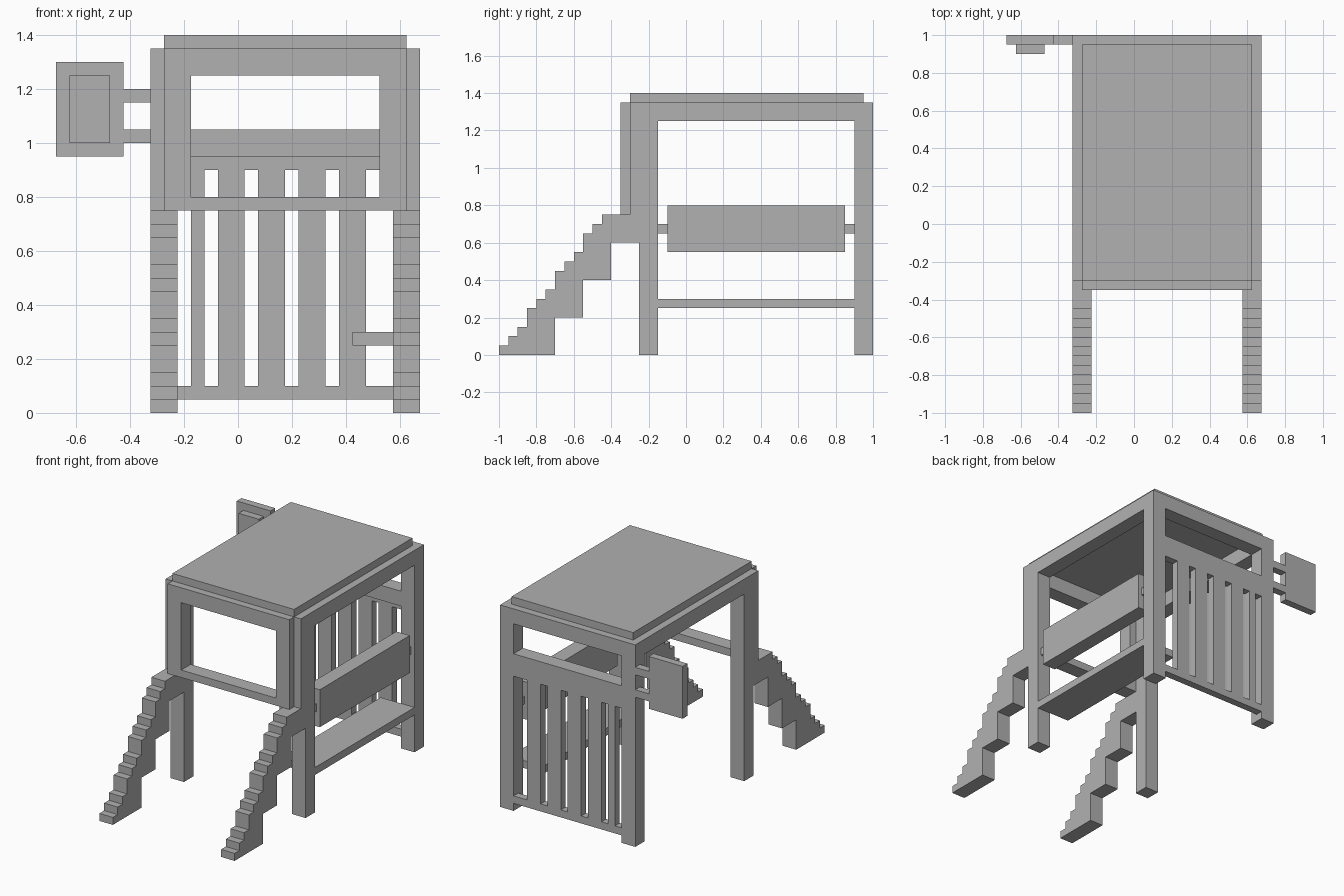
import bpy, bmesh

cube = bpy.data.objects.get("Cube")
if cube:
    bpy.data.objects.remove(cube, do_unlink=True)

grey = bpy.data.materials.new("plain_grey")
grey.use_nodes = True
colour = (0.44, 0.44, 0.44, 1)
grey.diffuse_color = colour
grey.node_tree.nodes["Principled BSDF"].inputs["Base Color"].default_value = colour


def finish(name, bm):
    bmesh.ops.recalc_face_normals(bm, faces=bm.faces)
    mesh = bpy.data.meshes.new(name)
    bm.to_mesh(mesh)
    bm.free()
    mesh.materials.append(grey)
    obj = bpy.data.objects.new(name, mesh)
    bpy.context.collection.objects.link(obj)
    return obj


def box(name, xs, ys, zs):
    """Box between the given limits on each axis."""
    bm = bmesh.new()
    bmesh.ops.create_cube(bm, size=1)
    for v in bm.verts:
        v.co = [lim[0] if c < 0 else lim[1] for c, lim in zip(v.co, (xs, ys, zs))]
    return finish(name, bm)


def extrude_x(name, profile, x0, x1):
    """Side profile of (y, z) points, extruded along x."""
    bm = bmesh.new()
    face = bm.faces.new([bm.verts.new((x0, y, z)) for y, z in profile])
    new = bmesh.ops.extrude_face_region(bm, geom=[face])["geom"]
    moved = [g for g in new if isinstance(g, bmesh.types.BMVert)]
    bmesh.ops.translate(bm, verts=moved, vec=(x1 - x0, 0, 0))
    return finish(name, bm)


U = 0.05
SIDES = {"right": (-0.325, -0.225), "left": (0.575, 0.675)}
INNER = (-0.225, 0.575)

# Stair treads: every fourth rise is doubled
treads = []
y, z = -1.0, 0.0
for i in range(12):
    z += U * (2 if i and i % 3 == 0 else 1)
    treads += [(y, z - U * (2 if i and i % 3 == 0 else 1)), (y, z)]
    y += U
    treads.append((y, z))
# Drop repeated corner points
outline = [p for i, p in enumerate(treads) if i == 0 or p != treads[i - 1]]
stair_top = [(-0.3, 0.75), (-0.3, 1.35), (-0.15, 1.35), (-0.15, 0), (-0.25, 0)]
underside = [(-0.25, 0.6), (-0.4, 0.6), (-0.4, 0.4), (-0.55, 0.4),
             (-0.55, 0.2), (-0.7, 0.2), (-0.7, 0)]

# Posts, stairs and side beams
for side, (x0, x1) in SIDES.items():
    extrude_x(side + "_stair_and_front_leg", outline + stair_top + underside, x0, x1)
    box(side + "_back_leg", (x0, x1), (0.9, 1), (0, 1.35))
    box(side + "_top_beam", (x0, x1), (-0.15, 0.9), (1.25, 1.35))

# Roof and cross beams
box("roof", (-0.275, 0.625), (-0.3, 0.95), (1.35, 1.4))
box("back_top_beam", INNER, (0.9, 1), (1.25, 1.35))

# Front window frame
FRAME_Y = (-0.35, -0.25)
box("frame_top", (-0.275, 0.625), FRAME_Y, (1.25, 1.35))
box("frame_sill", (-0.275, 0.625), FRAME_Y, (0.75, 0.8))
for side, x in (("right", -0.275), ("left", 0.525)):
    box(side + "_frame_jamb", (x, x + 0.1), FRAME_Y, (0.8, 1.25))

# Slatted back panel
SLAT_Y = (0.95, 1)
box("back_top_rail", INNER, (0.9, 1), (0.95, 1.05))
box("back_slat_header", INNER, SLAT_Y, (0.9, 0.95))
box("back_bottom_rail", INNER, SLAT_Y, (0.05, 0.1))
box("back_slat_narrow", (-0.175, -0.125), SLAT_Y, (0.1, 0.9))
for i in range(4):
    x = -0.075 + 0.15 * i
    box("back_slat", (x, x + 0.1), SLAT_Y, (0.1, 0.9))

# Side counter board with end pegs, and the bench below
box("counter_board", SIDES["left"], (-0.1, 0.85), (0.55, 0.8))
for y in (-0.15, 0.85):
    box("counter_peg", (0.6, 0.65), (y, y + U), (0.65, 0.7))
box("bench", (0.425, 0.675), (-0.15, 0.9), (0.25, 0.3))

# Hanging sign with two brackets and a plain raised plaque
box("sign_board", (-0.675, -0.425), SLAT_Y, (0.95, 1.3))
for z in (1.0, 1.15):
    box("sign_bracket", (-0.425, -0.325), SLAT_Y, (z, z + U))
box("sign_plaque", (-0.625, -0.475), (0.9, 0.95), (1.0, 1.25))
